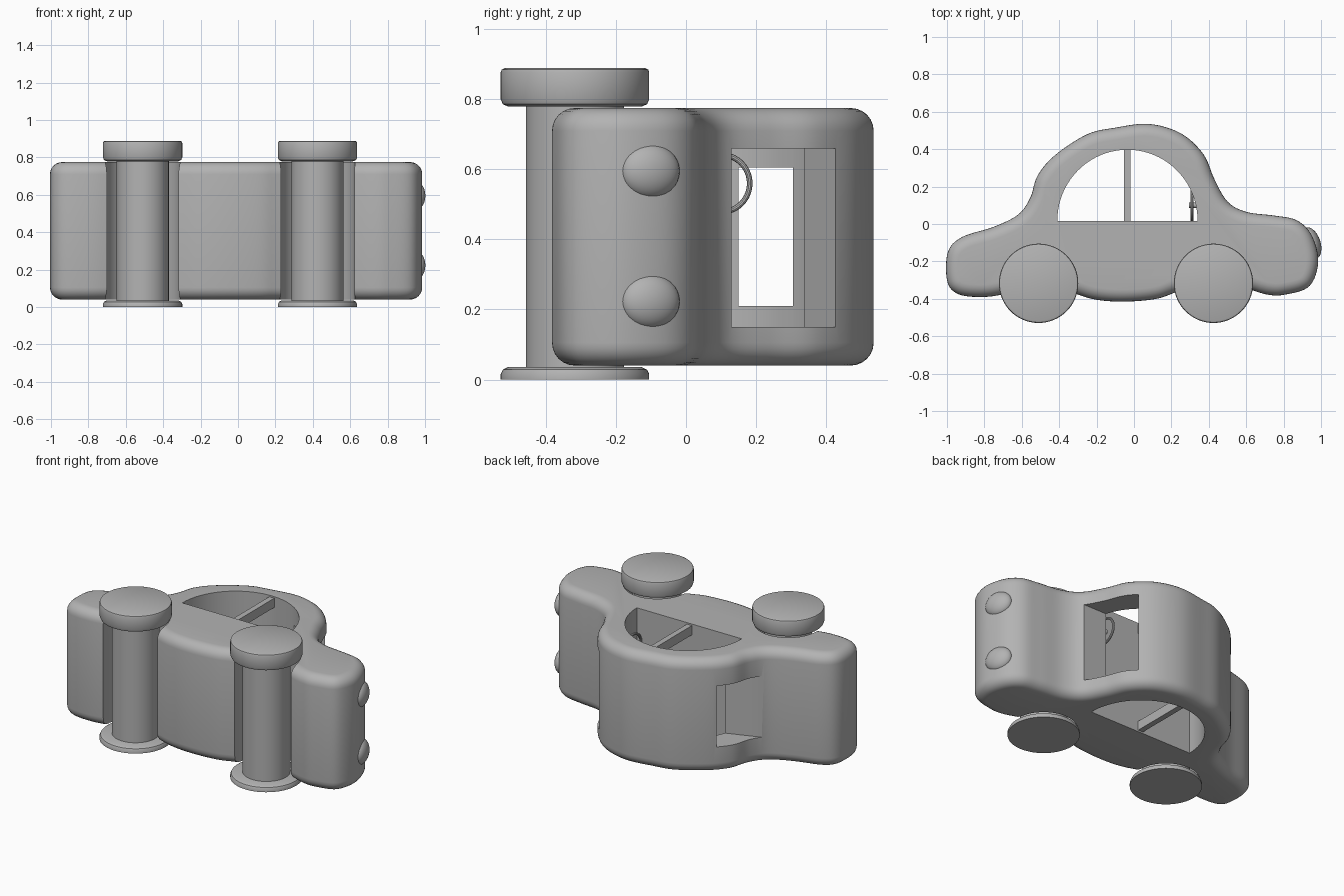
import bpy, bmesh, math
from mathutils import Vector

if "Cube" in bpy.data.objects:
    bpy.data.objects.remove(bpy.data.objects["Cube"], do_unlink=True)

GREY = (0.45, 0.45, 0.45, 1)
mat = bpy.data.materials.new("plain grey")
mat.use_nodes = True
mat.diffuse_color = GREY
mat.node_tree.nodes["Principled BSDF"].inputs["Base Color"].default_value = GREY

LOW, HIGH, ROUND = 0.04, 0.775, 0.065
MID = (LOW + HIGH) / 2


def finish(name, bm):
    bmesh.ops.recalc_face_normals(bm, faces=bm.faces)
    mesh = bpy.data.meshes.new(name)
    bm.to_mesh(mesh)
    bm.free()
    mesh.materials.append(mat)
    ob = bpy.data.objects.new(name, mesh)
    bpy.context.collection.objects.link(ob)
    return ob


def smooth(ob):
    bpy.ops.object.select_all(action="DESELECT")
    ob.select_set(True)
    bpy.context.view_layer.objects.active = ob
    bpy.ops.object.shade_smooth_by_angle(angle=math.radians(35))


def loft(name, rings):
    """Closed solid through rings of equal length."""
    bm = bmesh.new()
    rows = [[bm.verts.new(p) for p in ring] for ring in rings]
    n = len(rows[0])
    for a, b in zip(rows, rows[1:]):
        for i in range(n):
            j = (i + 1) % n
            bm.faces.new((a[i], a[j], b[j], b[i]))
    bm.faces.new(rows[0][::-1])
    bm.faces.new(rows[-1])
    return finish(name, bm)


def prism(name, points, z0, z1):
    return loft(name, [[(x, y, z) for x, y in points] for z in (z0, z1)])


def circle(cx, cy, r, n=64):
    return [(cx + r * math.cos(2 * math.pi * i / n),
             cy + r * math.sin(2 * math.pi * i / n)) for i in range(n)]


def spline(points, steps=6):
    """Closed smooth curve through the points."""
    pts = [Vector(p) for p in points]
    out = []
    for i in range(len(pts)):
        a, b, c, d = (pts[(i + k) % len(pts)] for k in (-1, 0, 1, 2))
        for s in range(steps):
            t = s / steps
            out.append(0.5 * (2 * b + (c - a) * t + (2 * a - 5 * b + 4 * c - d) * t * t
                              + (3 * b - a - 3 * c + d) * t ** 3))
    return out


def inset(points, dist):
    out = []
    for i, p in enumerate(points):
        t = (points[(i + 1) % len(points)] - points[i - 1]).normalized()
        out.append(p + Vector((t.y, -t.x)) * dist)   # clockwise outline: inward is right
    return out


def cut(ob, cutter):
    mod = ob.modifiers.new("cut", "BOOLEAN")
    mod.operation, mod.solver, mod.object = "DIFFERENCE", "EXACT", cutter
    bpy.context.view_layer.objects.active = ob
    bpy.ops.object.modifier_apply(modifier=mod.name)
    bpy.data.objects.remove(cutter, do_unlink=True)


# Car body: side outline with rounded rims
outline = spline([
    (-1, -.3), (-.995, -.15), (-.92, -.07), (-.75, -.015), (-.62, .05), (-.555, .14),
    (-.515, .26), (-.42, .37), (-.25, .48), (-.1, .515), (.08, .535), (.25, .485),
    (.37, .375), (.43, .24), (.5, .12), (.6, .065), (.75, .045), (.87, .02),
    (.95, -.06), (.985, -.2), (.94, -.33), (.82, -.375), (.7, -.375), (.45, -.3),
    (.24, -.36), (.12, -.4), (-.05, -.415), (-.2, -.405), (-.32, -.37), (-.5, -.3),
    (-.7, -.375), (-.84, -.39), (-.95, -.37)])
rings = []
for side, angles in ((-1, range(0, 91, 15)), (1, range(90, -1, -15))):
    for a in angles:
        d = ROUND * (1 - math.sin(math.radians(a)))
        h = (HIGH - LOW) / 2 - ROUND * (1 - math.cos(math.radians(a)))
        rings.append([(p.x, p.y, MID + side * h) for p in inset(outline, d)])
body = loft("car_body", rings)

# Cabin opening, windows and wheel arches
cabin = [(-.035 + .375 * math.cos(math.pi * i / 40),
          .017 + .38 * math.sin(math.pi * i / 40)) for i in range(41)]
cut(body, prism("cabin_cutter", cabin, -.2, 1.2))
cut(body, prism("front_window_cutter",
                [(.1, .13), (.7, .13), (.7, .43), (.33, .43), (.15, .33)], .15, .66))
cut(body, prism("rear_window_cutter",
                [(-.25, .15), (-.39, .15), (-.8, 0), (-.8, .4), (-.3, .31), (-.25, .3)], .21, .605))
AXLES = ((-.51, "rear"), (.425, "front"))
AXLE_Y = -.317
for x, end in AXLES:
    cut(body, prism("arch_cutter", circle(x, AXLE_Y, .2), -.2, 1.2))
smooth(body)

# Wheels and axles
for x, end in AXLES:
    smooth(prism(end + "_axle", circle(x, AXLE_Y, .14), .03, .8))
    for side, profile in (
            ("right", ((.212, 0), (.212, .015), (.206, .028), (.19, .036))),
            ("left", ((.19, .779), (.206, .786), (.212, .8), (.212, .877), (.209, .885), (.2, .889)))):
        smooth(loft(f"{end}_{side}_wheel",
                    [[(px, py, z) for px, py in circle(x, AXLE_Y, r)] for r, z in profile]))

# Door posts, one each side
for side, z in (("left", .735), ("right", .08)):
    smooth(prism(side + "_door_post", [(-.054, .01), (-.018, .01), (-.018, .41), (-.054, .41)],
                 z - .03, z + .03))

# Headlights
for side, z in (("left", .595), ("right", .223)):
    bpy.ops.mesh.primitive_uv_sphere_add(segments=32, ring_count=16, radius=1,
                                         location=(.947, -.103, z), rotation=(0, 0, .32))
    lamp = bpy.context.object
    lamp.name = side + "_headlight"
    lamp.scale = (.05, .088, .078)
    lamp.data.materials.append(mat)
    smooth(lamp)

# Steering wheel and column
bpy.ops.mesh.primitive_torus_add(major_radius=.082, minor_radius=.008, major_segments=40,
                                 minor_segments=10, location=(.31, .1, .56),
                                 rotation=(0, math.radians(90), 0))
wheel = bpy.context.object
wheel.name = "steering_wheel"
wheel.data.materials.append(mat)
smooth(wheel)
bpy.ops.mesh.primitive_cylinder_add(vertices=20, radius=.014, depth=.08, location=(.335, .1, .56),
                                    rotation=(0, math.radians(90), 0))
column = bpy.context.object
column.name = "steering_column"
column.data.materials.append(mat)
smooth(column)
